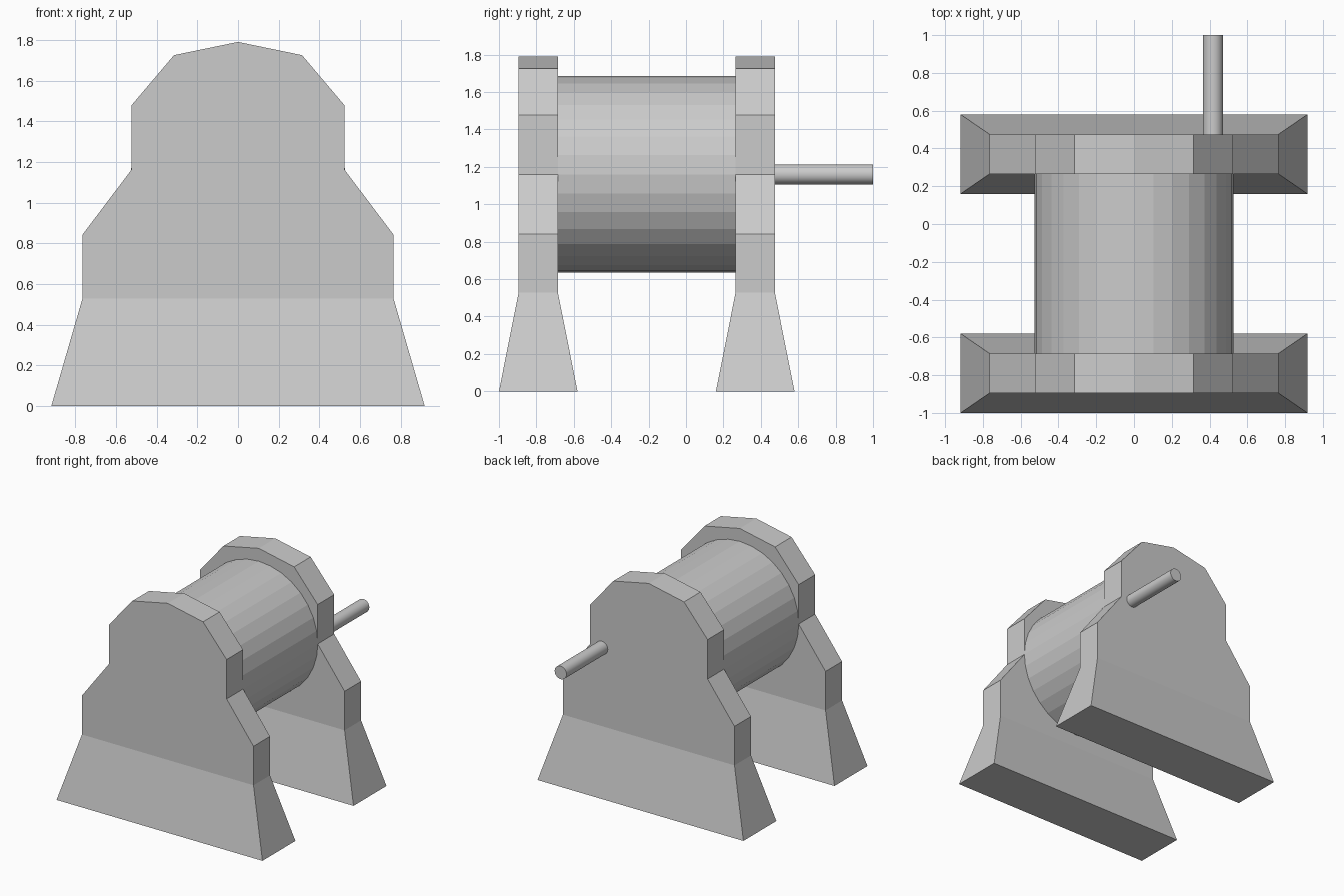
import bpy, bmesh
from math import radians

if "Cube" in bpy.data.objects:
    bpy.data.objects.remove(bpy.data.objects["Cube"])

# Right half of the support outline: (x, z), from the foot up to the peak
FOOT = (0.918, 0.0)
UPPER = [(0.765, 0.528), (0.765, 0.842), (0.525, 1.16),
         (0.525, 1.477), (0.315, 1.725), (0.0, 1.79)]
PLATE_HALF, FOOT_HALF = 0.105, 0.21


def support(name, y):
    """Upright plate with a stepped outline on a flared foot."""
    bm = bmesh.new()
    outline = UPPER + [(-x, z) for x, z in reversed(UPPER[:-1])]
    plates, feet = [], []
    for s in (-1, 1):
        plates.append([bm.verts.new((x, y + s * PLATE_HALF, z)) for x, z in outline])
        feet.append([bm.verts.new((sx * FOOT[0], y + s * FOOT_HALF, FOOT[1])) for sx in (1, -1)])
    # Plate faces and flared foot faces
    for p, f in zip(plates, feet):
        bm.faces.new(p)
        bm.faces.new((p[0], p[-1], f[1], f[0]))
    # Rim joining front and back, from foot over the top to foot
    rims = [[f[0]] + p + [f[1]] for p, f in zip(plates, feet)]
    n = len(rims[0])
    for i in range(n):
        j = (i + 1) % n
        bm.faces.new((rims[0][i], rims[0][j], rims[1][j], rims[1][i]))
    bmesh.ops.recalc_face_normals(bm, faces=bm.faces)
    mesh = bpy.data.meshes.new(name)
    bm.to_mesh(mesh)
    bm.free()
    obj = bpy.data.objects.new(name, mesh)
    bpy.context.collection.objects.link(obj)


def rod(name, x, z, radius, y0, y1):
    """Cylinder lying along y."""
    bpy.ops.mesh.primitive_cylinder_add(
        vertices=32, radius=radius, depth=y1 - y0,
        location=(x, (y0 + y1) / 2, z), rotation=(radians(90), 0, 0))
    bpy.context.object.name = name


# Two supports
support("front_support", -0.79)
support("back_support", 0.37)

# Drum between the supports, and off-centre crank handle
rod("drum", 0, 1.16, 0.526, -0.685, 0.265)
rod("handle", 0.418, 1.16, 0.053, 0.475, 1.0)
bpy.ops.object.shade_smooth_by_angle(angle=radians(30))
